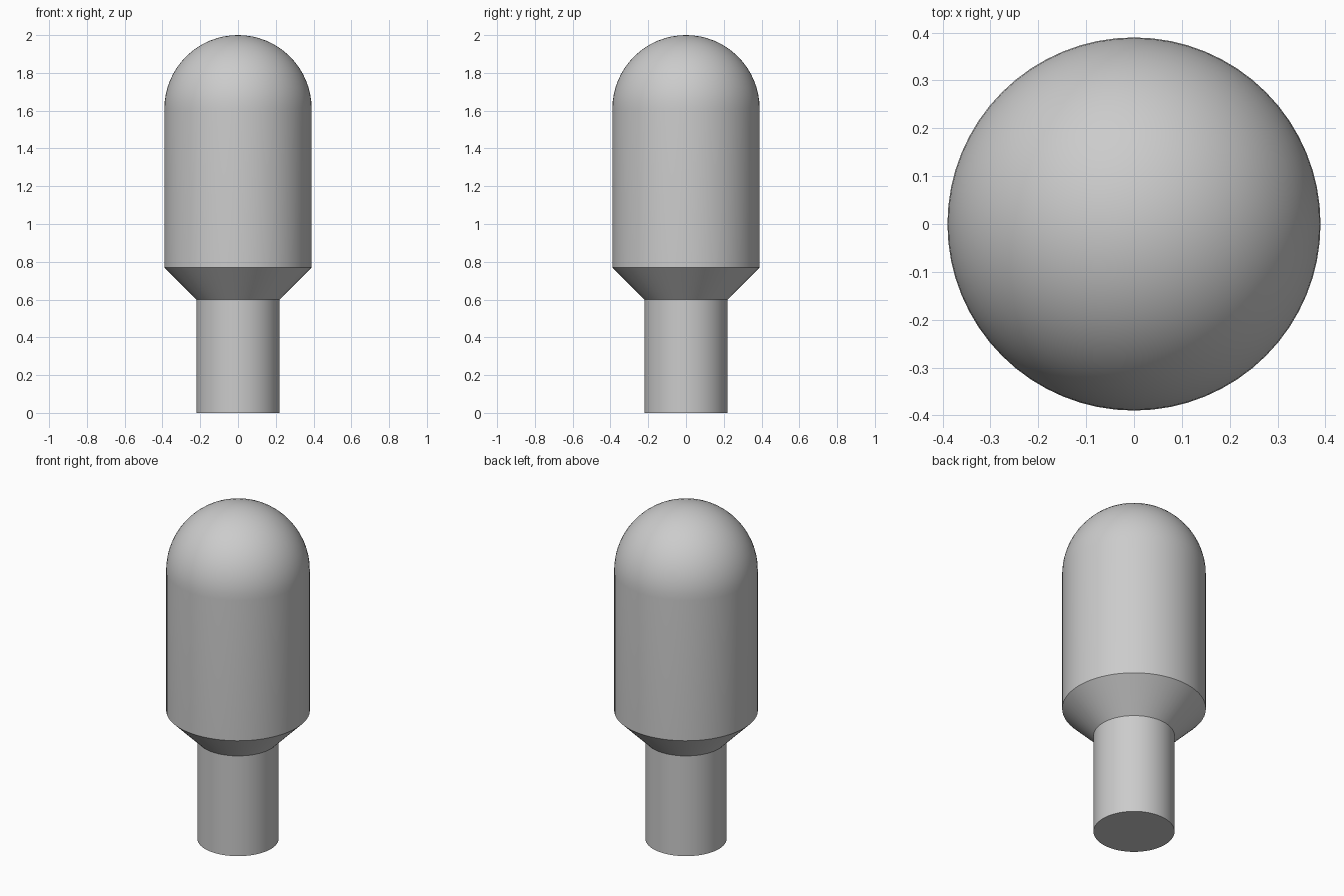
import bpy, bmesh
from math import radians, sin, cos, pi

if "Cube" in bpy.data.objects:
    bpy.data.objects.remove(bpy.data.objects["Cube"], do_unlink=True)

SEGMENTS = 64
STEM_R, BODY_R = 0.22, 0.39
STEM_TOP, CONE_TOP, HEIGHT = 0.60, 0.77, 2.0
DOME_BASE = HEIGHT - BODY_R
DOME_STEPS = 16

grey = bpy.data.materials.new("plain_grey")
grey.use_nodes = True
colour = (0.6, 0.6, 0.6, 1.0)
grey.diffuse_color = colour
grey.node_tree.nodes["Principled BSDF"].inputs["Base Color"].default_value = colour

# Half profile: flat bottom, stem, flared shoulder, straight body, round dome
profile = [(0, 0), (STEM_R, 0), (STEM_R, STEM_TOP), (BODY_R, CONE_TOP)]
for i in range(DOME_STEPS + 1):
    a = i / DOME_STEPS * pi / 2
    r = BODY_R * cos(a) if i < DOME_STEPS else 0
    profile.append((r, DOME_BASE + BODY_R * sin(a)))

# Turn the profile around the vertical axis
bm = bmesh.new()
verts = [bm.verts.new((r, 0, z)) for r, z in profile]
edges = [bm.edges.new(pair) for pair in zip(verts, verts[1:])]
bmesh.ops.spin(bm, geom=verts + edges, cent=(0, 0, 0), axis=(0, 0, 1),
               angle=2 * pi, steps=SEGMENTS)
bmesh.ops.remove_doubles(bm, verts=bm.verts, dist=0.0001)
bmesh.ops.recalc_face_normals(bm, faces=bm.faces)

mesh = bpy.data.meshes.new("domed_post")
bm.to_mesh(mesh)
bm.free()
mesh.materials.append(grey)
post = bpy.data.objects.new("domed_post", mesh)
bpy.context.collection.objects.link(post)

# Smooth sides with crisp rims
bpy.ops.object.select_all(action="DESELECT")
post.select_set(True)
bpy.context.view_layer.objects.active = post
bpy.ops.object.shade_smooth_by_angle(angle=radians(30))
